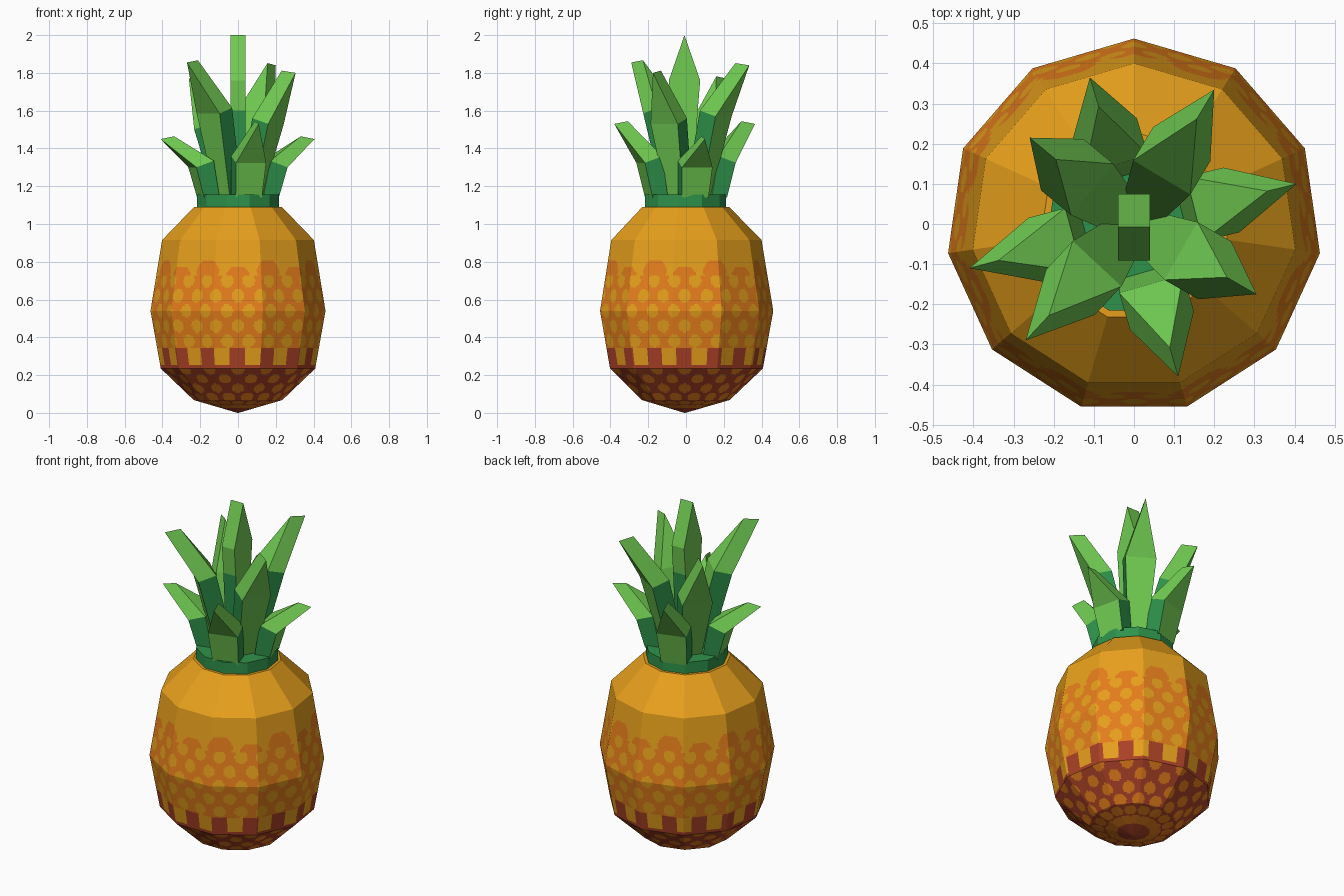
import bpy, bmesh, math
from math import sin, cos, pi, hypot, atan2

if "Cube" in bpy.data.objects:
    bpy.data.objects.remove(bpy.data.objects["Cube"])

def material(name, rgb):
    m = bpy.data.materials.new(name)
    m.diffuse_color = (*rgb, 1)
    m.use_nodes = True
    m.node_tree.nodes["Principled BSDF"].inputs["Base Color"].default_value = m.diffuse_color
    return m

YELLOW = material("yellow_skin", (0.82, 0.36, 0.012))
ORANGE = material("orange_skin", (0.78, 0.205, 0.011))
RED = material("red_skin", (0.41, 0.054, 0.02))
LEAF = material("light_green", (0.165, 0.60, 0.085))
STEM = material("dark_green", (0.028, 0.29, 0.07))

def finish(name, bm, mats):
    bmesh.ops.recalc_face_normals(bm, faces=bm.faces)
    me = bpy.data.meshes.new(name)
    bm.to_mesh(me)
    bm.free()
    for m in mats:
        me.materials.append(m)
    ob = bpy.data.objects.new(name, me)
    bpy.context.collection.objects.link(ob)
    return ob

SIDES = 11

def polygon_point(a, r):
    """Point on an 11-sided ring, a counted in sides from +y."""
    k = math.floor(a)
    t = a - k
    p = [(r * cos(pi / 2 + 2 * pi * j / SIDES), r * sin(pi / 2 + 2 * pi * j / SIDES) - 0.006) for j in (k, k + 1)]
    return [p[0][i] * (1 - t) + p[1][i] * t for i in (0, 1)]

# Skin pattern: 0 yellow, 1 orange, 2 red
def dot(turn, count, s, r, s0, step, size):
    """True inside staggered round spots, count per turn, rows along s."""
    row = round((s - s0) / step)
    dx = ((turn * count + 0.5 * (row % 2)) % 1 - 0.5) * 2 * pi * r / count
    return hypot(dx, s - s0 - row * step) < size

def skin(a, z, r):
    turn = a / SIDES
    c = turn * 16
    if z < 0.235:                     # red base with orange spots
        s = r if r < 0.237 else 0.237 + (r - 0.237) * 1.38
        return 1 if r > 0.08 and dot(turn, 16, s, r, 0.12, 0.07, 0.034) else 2
    if z < 0.345:                     # red teeth
        return 2 if z < 0.25 or (c + 0.25) % 1 < 0.5 else 0
    if z < 0.725:                     # orange band with yellow spots
        return 0 if dot(turn, 24, z, r, 0.38, 0.08, 0.034) else 1
    n = round(c)                      # stepped upper border
    dx = abs(c - n) * 2 * pi * r / 16
    peak = 0.81 if n % 2 else 0.775
    return 1 if z < peak - max(0, dx - 0.03) * 1.2 and dx < 0.066 else 0

# Fruit body: flat panels, finely split only to carry the pattern
profile = [(0.002, 0.0), (0.237, 0.068), (0.413, 0.235), (0.468, 0.54), (0.406, 0.915), (0.235, 1.09)]
rows = [profile[0]]
for (r0, z0), (r1, z1) in zip(profile, profile[1:]):
    n = 1 if z0 > 0.9 else max(2, int(hypot(r1 - r0, z1 - z0) / 0.009))
    rows += [(r0 + (r1 - r0) * i / n, z0 + (z1 - z0) * i / n) for i in range(1, n + 1)]
K = 32
bm = bmesh.new()
grid = [[bm.verts.new((*polygon_point(j / K, r), z)) for j in range(SIDES * K)] for r, z in rows]
for i in range(len(rows) - 1):
    r = (rows[i][0] + rows[i + 1][0]) / 2
    z = (rows[i][1] + rows[i + 1][1]) / 2
    for j in range(SIDES * K):
        k = (j + 1) % (SIDES * K)
        f = bm.faces.new((grid[i][j], grid[i][k], grid[i + 1][k], grid[i + 1][j]))
        f.material_index = skin((j + 0.5) / K, z, r)
bm.faces.new(grid[0]).material_index = 2
bm.faces.new(grid[-1])
finish("fruit_body", bm, [YELLOW, ORANGE, RED])

# Crown collar
bm = bmesh.new()
low, high = [[bm.verts.new((*polygon_point(j, 0.219), z)) for j in range(SIDES)] for z in (1.085, 1.155)]
for j in range(SIDES):
    k = (j + 1) % SIDES
    bm.faces.new((low[j], low[k], high[k], high[j]))
bm.faces.new(low)
bm.faces.new(high)
finish("crown_collar", bm, [STEM])

# Leaves: thick blades, stations are (outer r, outer z, inner r, inner z, half width)
def leaf(name, angle, stations, y_shift=0.0):
    bm = bmesh.new()
    ca, sa = cos(angle), sin(angle)
    def v(r, t, z):
        return bm.verts.new((r * ca - t * sa, r * sa + t * ca + y_shift, z))
    rings = []
    for ro, zo, ri, zi, w in stations:
        if w:
            rings.append([v(ro, -w, zo), v(ro, w, zo), v(ri, w, zi), v(ri, -w, zi)])
        else:
            o, n = v(ro, 0, zo), v(ri, 0, zi)
            rings.append([o, o, n, n])
    bm.faces.new(rings[0])
    for i in range(len(rings) - 1):
        a, b = rings[i], rings[i + 1]
        for j in range(4):
            k = (j + 1) % 4
            f = bm.faces.new(list(dict.fromkeys((a[j], a[k], b[k], b[j]))))
            # narrow edges of the lower section are dark
            f.material_index = 1 if i == 0 and j in (1, 3) else 0
    finish(name, bm, [LEAF, STEM])

leaf("centre_leaf", 0, [(0.04, 1.12, -0.04, 1.12, 0.04), (0.04, 1.6, -0.04, 1.6, 0.07),
                        (0.04, 1.76, -0.04, 1.76, 0.083), (0.04, 2.0, -0.04, 2.0, 0)], -0.008)

tall_tips = [(0.20, 0.335, 1.84), (0.305, -0.175, 1.80), (-0.27, -0.29, 1.855), (-0.26, 0.215, 1.77)]
for n, (x, y, z) in enumerate(tall_tips):
    r = hypot(x, y)
    leaf(f"tall_leaf_{n + 1}", atan2(y, x),
         [(0.115, 1.13, 0.02, 1.13, 0.05), (0.232, z - 0.27, 0.135, z - 0.24, 0.083),
          (r, z, r - 0.085, z + 0.012, 0)])

short_tips = [(0.405, 0.10, 1.45), (0.11, -0.38, 1.53), (-0.41, -0.11, 1.45), (-0.11, 0.365, 1.53)]
for n, (x, y, z) in enumerate(short_tips):
    r = hypot(x, y)
    bend = 1.30 + (z - 1.45) * 0.3
    leaf(f"short_leaf_{n + 1}", atan2(y, x),
         [(0.205, 1.14, 0.12, 1.14, 0.072), (0.25, bend, 0.155, bend + 0.035, 0.083),
          (r, z, r - 0.075, z + 0.014, 0)])
